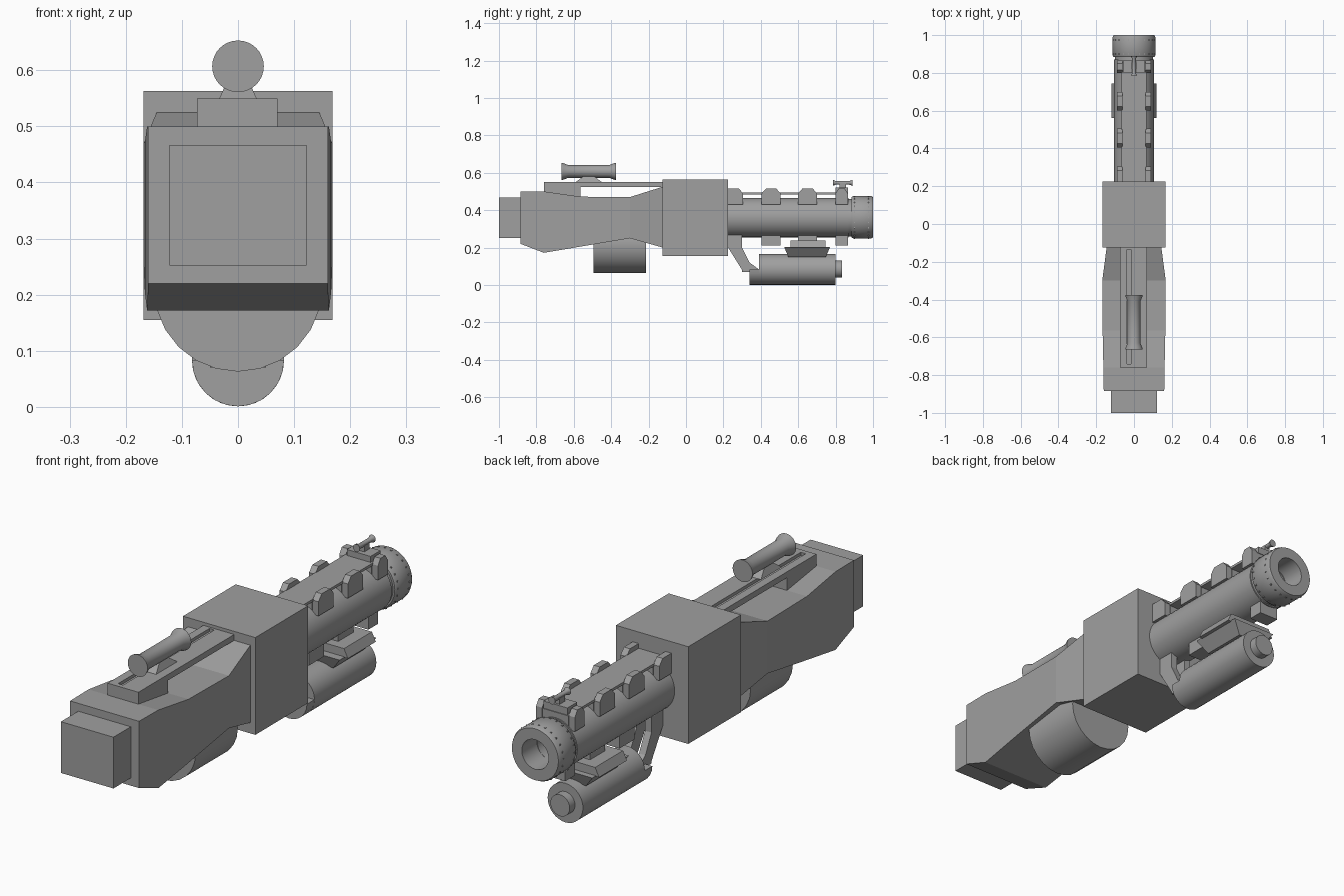
import bpy, bmesh, math

if "Cube" in bpy.data.objects:
    bpy.data.objects.remove(bpy.data.objects["Cube"], do_unlink=True)

GREY = (0.35, 0.35, 0.35, 1)
metal = bpy.data.materials.new("gunmetal grey")
metal.use_nodes = True
metal.diffuse_color = GREY
metal.node_tree.nodes["Principled BSDF"].inputs["Base Color"].default_value = GREY


def finish(name, bm, smooth=False):
    bmesh.ops.recalc_face_normals(bm, faces=bm.faces)
    mesh = bpy.data.meshes.new(name)
    bm.to_mesh(mesh)
    bm.free()
    mesh.materials.append(metal)
    ob = bpy.data.objects.new(name, mesh)
    bpy.context.collection.objects.link(ob)
    if smooth:
        bpy.ops.object.select_all(action='DESELECT')
        ob.select_set(True)
        bpy.context.view_layer.objects.active = ob
        bpy.ops.object.shade_smooth_by_angle(angle=math.radians(35))
    return ob


def loft(name, rings, closed=False, smooth=False):
    """Skin equal-length rings of points; cap the ends unless closed."""
    bm = bmesh.new()
    vs = [[bm.verts.new(p) for p in ring] for ring in rings]
    pairs = list(zip(vs, vs[1:])) + ([(vs[-1], vs[0])] if closed else [])
    n = len(vs[0])
    for a, b in pairs:
        for i in range(n):
            j = (i + 1) % n
            bm.faces.new((a[i], a[j], b[j], b[i]))
    if not closed:
        bm.faces.new(vs[0])
        bm.faces.new(vs[-1])
    return finish(name, bm, smooth)


def box(name, x, y, z):
    return prism(name, [(y[0], z[0]), (y[1], z[0]), (y[1], z[1]), (y[0], z[1])], *x)


def prism(name, outline, x0, x1):
    """Side outline in (y, z) extruded across x."""
    return loft(name, [[(x, y, z) for y, z in outline] for x in (x0, x1)])


def turned(name, profile, zc, sides=32, closed=False):
    """Profile of (y, radius) turned about a lengthwise axis at height zc."""
    angles = [2 * math.pi * i / sides for i in range(sides)]
    rings = [[(r * math.sin(a), y, zc - r * math.cos(a)) for a in angles]
             for y, r in profile]
    return loft(name, rings, closed, True)


def wedge(name, y0, y1, z0, z1, w0, w1, inset):
    """Block whose lower end is narrower by inset in y and w0 against w1 in x."""
    def ring(w, a, b, z):
        return [(-w, a, z), (w, a, z), (w, b, z), (-w, b, z)]
    return loft(name, [ring(w0, y0 + inset, y1 - inset, z0), ring(w1, y0, y1, z1)])


# Stock: rectangular sections along the length (y, bottom, top, half width)
stations = [(-0.885, 0.22, 0.5, 0.16), (-0.76, 0.172, 0.5, 0.162),
            (-0.565, 0.205, 0.472, 0.166), (-0.3, 0.25, 0.47, 0.168),
            (-0.125, 0.2, 0.525, 0.145)]
loft("stock", [[(-w, y, b), (w, y, b), (w, y, t), (-w, y, t)]
               for y, b, t, w in stations])
box("butt_block", (-0.122, 0.122), (-1, -0.88), (0.252, 0.467))
box("receiver", (-0.168, 0.168), (-0.125, 0.225), (0.155, 0.563))
turned("drum", [(-0.495, 0.15), (-0.215, 0.15)], 0.213, 24)

# Top rail with a lengthwise slot
box("rail_rear_block", (-0.073, 0.07), (-0.76, -0.565), (0.45, 0.535))
box("rail_base", (-0.073, 0.07), (-0.76, -0.12), (0.525, 0.537))
box("rail_left_strip", (-0.015, 0.07), (-0.76, -0.12), (0.537, 0.55))
box("rail_right_strip", (-0.073, -0.038), (-0.76, -0.12), (0.537, 0.55))
for y0, y1 in ((-0.76, -0.74), (-0.135, -0.12)):
    box("rail_slot_end", (-0.038, -0.015), (y0, y1), (0.537, 0.55))

# Rear scope and mount
turned("scope", [(-0.665, 0.046), (-0.655, 0.044), (-0.63, 0.034),
                 (-0.41, 0.034), (-0.385, 0.044), (-0.375, 0.046)], 0.607)
wedge("scope_mount", -0.55, -0.49, 0.55, 0.58, 0.033, 0.02, -0.04)

# Barrel and hollow muzzle collar
turned("barrel", [(0.2, 0.105), (0.87, 0.105), (0.87, 0.1), (0.9, 0.1),
                  (0.9, 0.06), (0.6, 0.06), (0.6, 0.001), (0.2, 0.001)],
       0.36, 40, True)
turned("muzzle_collar", [(0.885, 0.108), (0.893, 0.113), (0.99, 0.113),
                         (1.0, 0.108), (1.0, 0.062), (0.885, 0.062)],
       0.362, 40, True)
for y in (0.9, 0.975):
    for i in range(24):
        a = 2 * math.pi * i / 24
        x, z = 0.112 * math.sin(a), 0.362 + 0.112 * math.cos(a)
        box("collar_rivet", (x - 0.003, x + 0.003), (y - 0.003, y + 0.003),
            (z - 0.003, z + 0.003))

# Top plate with paired lugs, and lower blocks
box("barrel_top_plate", (-0.065, 0.065), (0.22, 0.86), (0.484, 0.495))
for y0, y1 in ((0.2, 0.305), (0.405, 0.505), (0.6, 0.7), (0.8, 0.865)):
    c = min(0.022, (y1 - y0) / 4)
    outline = [(y0, 0.43), (y1, 0.43), (y1, 0.49), (y1 - c, 0.515),
               (y0 + c, 0.515), (y0, 0.49)]
    for s in (-1, 1):
        prism("barrel_lug", outline, s * 0.062, s * 0.09)
    box("plate_support", (-0.06, 0.06), (y0, y1), (0.44, 0.488))
    if y0 > 0.3:
        box("lower_block", (-0.045, 0.045), (y0, y1), (0.21, 0.3))

# Front sight
box("sight_base", (-0.055, 0.055), (0.8, 0.865), (0.49, 0.52))
box("sight_post", (-0.012, 0.012), (0.82, 0.855), (0.515, 0.545))
turned("sight_tube", [(0.785, 0.016), (0.8, 0.01), (0.875, 0.01), (0.89, 0.016)],
       0.546, 16)

# Underslung tube, half-round cradle and nose
turned("lower_tube", [(0.39, 0.082), (0.8, 0.082)], 0.083)
turned("lower_tube_nose", [(0.79, 0.045), (0.835, 0.045)], 0.085)
arc = [math.pi * i / 12 for i in range(13)]
loft("tube_cradle", [[(0.082 * math.cos(a), y, 0.083 - 0.082 * math.sin(a))
                      for a in arc] for y in (0.34, 0.4)], smooth=True)

# Forked bracket joining the tube to the barrel
arm = [(0.215, 0.27), (0.225, 0.2), (0.3, 0.08), (0.39, 0.083), (0.34, 0.12),
       (0.3, 0.2), (0.3, 0.28)]
for s in (-1, 1):
    prism("bracket_arm", arm, s * 0.02, s * 0.05)
box("bracket_foot", (-0.05, 0.05), (0.3, 0.38), (0.07, 0.09))

# Clamp between barrel and tube
wedge("clamp_lower", 0.525, 0.77, 0.15, 0.203, 0.06, 0.104, 0.022)
wedge("clamp_upper", 0.56, 0.745, 0.2, 0.237, 0.118, 0.1, 0.0)
